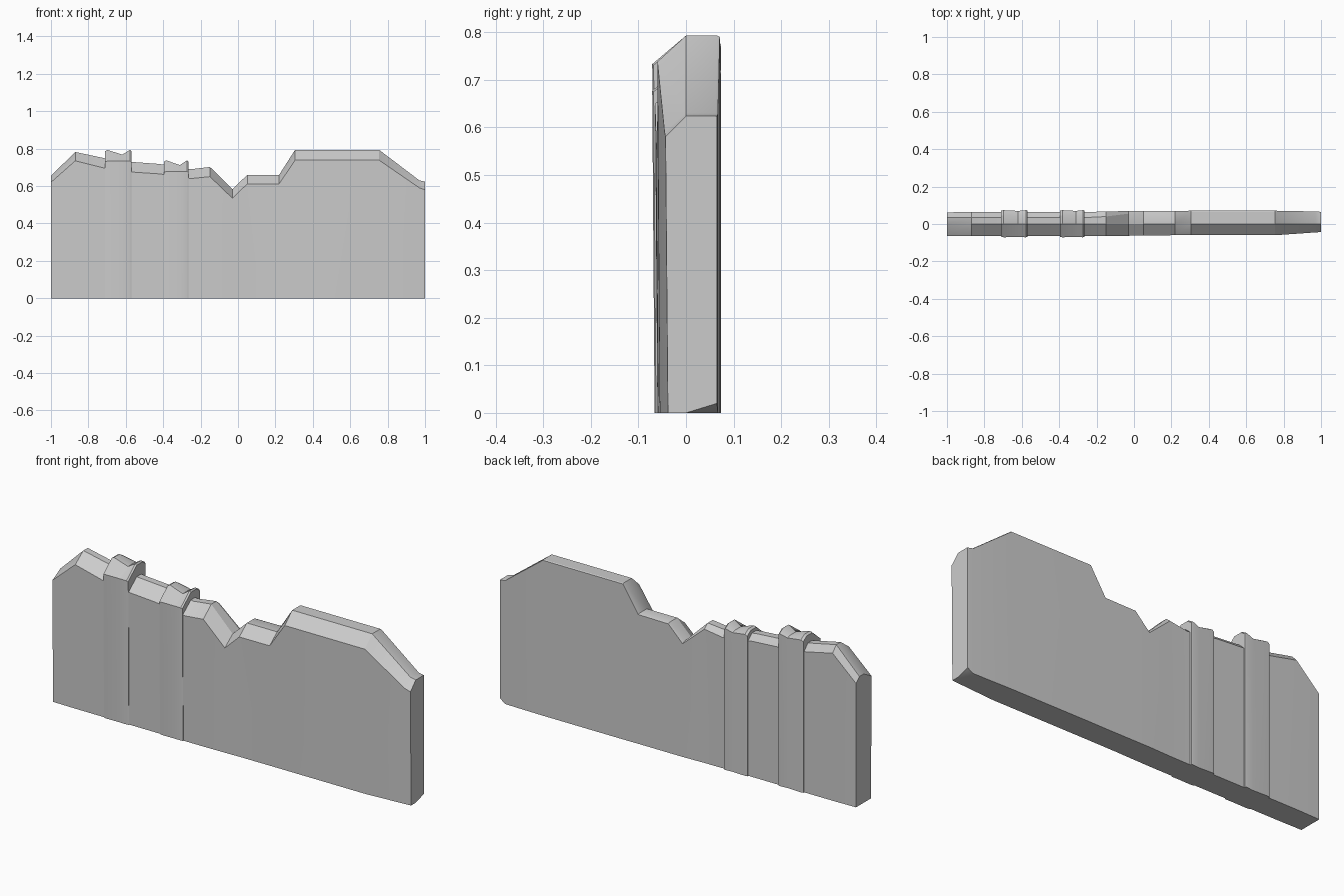
import bpy, bmesh, math


def loft(name, stations):
    """Skin a wall-like solid through cross-sections:
    (x, front y, back y, front shoulder z, crest z, back shoulder z, crest back y)"""
    bm = bmesh.new()
    rings = []
    for x, yf, yb, zf, zc, zb, yc in stations:
        # slightly leaning front, sloped weathering, crest, back shoulder
        section = [(yf, 0), (yf - 0.005, zf), (0.0, zc), (yc, zc),
                   (yb, zb), (yb, 0.02 if x > 0.99 else 0), (0.0, 0)]
        rings.append([bm.verts.new((x, y, z)) for y, z in section])
    n = len(rings[0])
    for a, b in zip(rings, rings[1:]):
        for i in range(n):
            j = (i + 1) % n
            bm.faces.new((a[i], a[j], b[j], b[i]))
    bm.faces.new(rings[0])
    bm.faces.new(rings[-1][::-1])
    bmesh.ops.recalc_face_normals(bm, faces=bm.faces[:])
    mesh = bpy.data.meshes.new(name)
    bm.to_mesh(mesh)
    bm.free()
    ob = bpy.data.objects.new(name, mesh)
    bpy.context.collection.objects.link(ob)
    bpy.ops.object.select_all(action='DESELECT')
    ob.select_set(True)
    bpy.context.view_layer.objects.active = ob
    bpy.ops.object.shade_smooth_by_angle(angle=math.radians(28))
    return ob


# Broken wall: worn left half with two rounded shoulders, squarer right half
loft("broken_wall", [
    (-1.00, -0.058, 0.062, 0.620, 0.655, 0.630, 0.035),
    (-0.87, -0.060, 0.065, 0.735, 0.782, 0.750, 0.035),
    (-0.71, -0.060, 0.065, 0.695, 0.748, 0.715, 0.035),
    (-0.57, -0.060, 0.065, 0.675, 0.729, 0.700, 0.035),
    (-0.42, -0.060, 0.065, 0.665, 0.718, 0.690, 0.035),
    (-0.25, -0.060, 0.065, 0.640, 0.690, 0.665, 0.035),
    (-0.15, -0.060, 0.066, 0.650, 0.702, 0.680, 0.040),
    (-0.03, -0.058, 0.070, 0.535, 0.583, 0.575, 0.055),
    (0.05, -0.056, 0.070, 0.612, 0.660, 0.655, 0.060),
    (0.22, -0.055, 0.070, 0.612, 0.660, 0.657, 0.064),
    (0.305, -0.055, 0.071, 0.738, 0.793, 0.790, 0.066),
    (0.755, -0.055, 0.071, 0.738, 0.793, 0.790, 0.066),
    (0.97, -0.040, 0.067, 0.590, 0.630, 0.628, 0.062),
    (1.00, -0.038, 0.065, 0.580, 0.624, 0.623, 0.062),
])


# Two buttress piers with chipped caps
def pier(name, x0, x1, top, front):
    xm = x0 + (x1 - x0) * 0.65
    loft(name, [
        (x0, front, 0.072, top - 0.062, top - 0.006, top - 0.025, 0.045),
        (x0 + 0.012, front - 0.003, 0.074, top - 0.060, top, top - 0.018, 0.045),
        (xm, front - 0.002, 0.070, top - 0.060, top - 0.025, top - 0.030, 0.045),
        (x1 - 0.008, front - 0.003, 0.074, top - 0.060, top, top - 0.018, 0.045),
        (x1, front, 0.072, top - 0.062, top - 0.006, top - 0.025, 0.045),
    ])


pier("tall_pier", -0.71, -0.57, 0.793, -0.063)
pier("short_pier", -0.395, -0.265, 0.737, -0.063)
